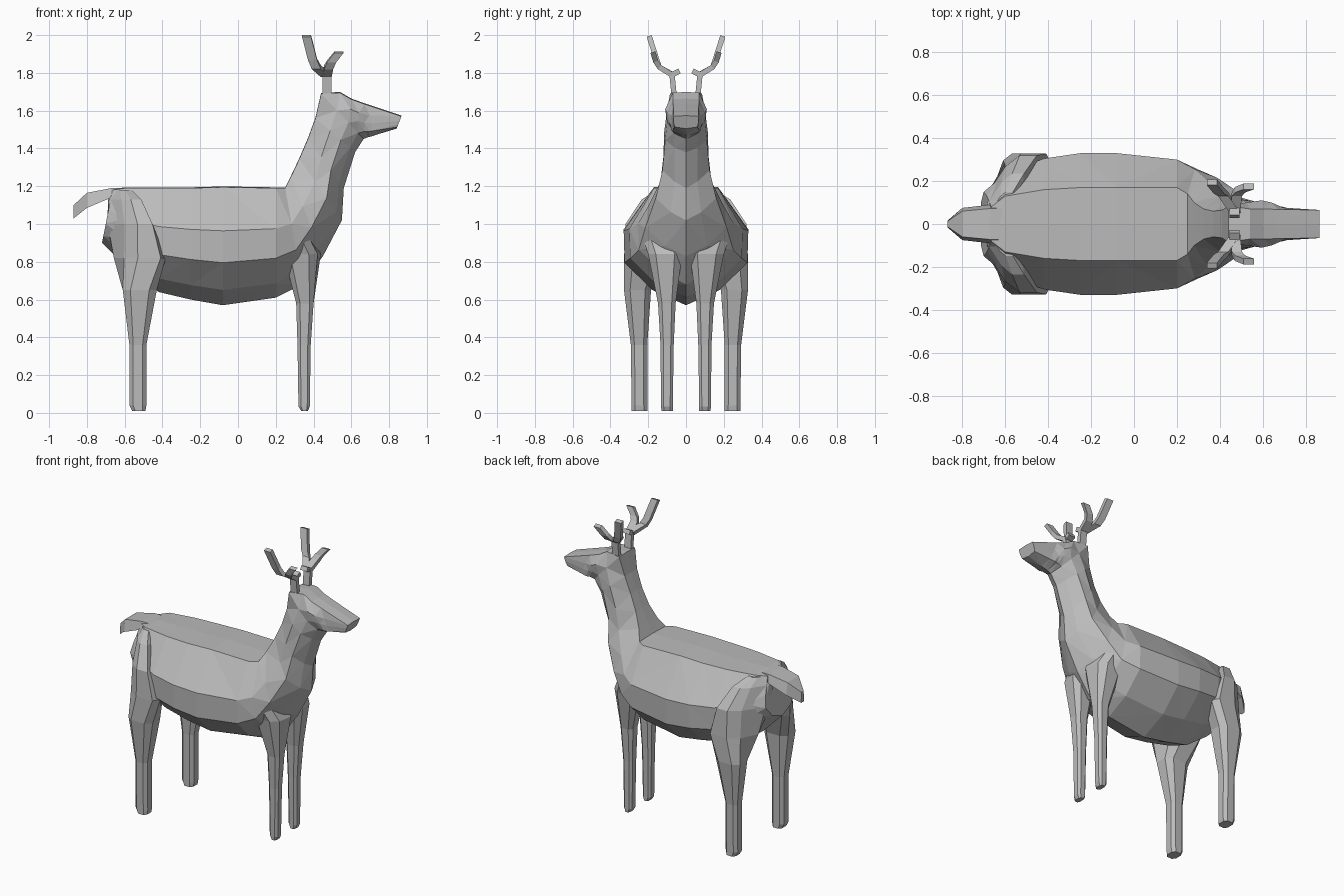
import bpy
import bmesh
from mathutils import Vector

default = bpy.data.objects.get("Cube")
if default:
    bpy.data.objects.remove(default, do_unlink=True)

# One plain grey for the whole animal
grey = bpy.data.materials.new("warm_grey")
grey.use_nodes = True
colour = (0.5, 0.5, 0.5, 1)
grey.diffuse_color = colour
grey.node_tree.nodes["Principled BSDF"].inputs["Base Color"].default_value = colour


def loft(bm, rings):
    """Skin a list of equal-length closed rings and cap both ends."""
    rows = [[bm.verts.new(point) for point in ring] for ring in rings]
    count = len(rows[0])
    for lower, upper in zip(rows, rows[1:]):
        for i in range(count):
            j = (i + 1) % count
            bm.faces.new((lower[i], lower[j], upper[j], upper[i]))
    bm.faces.new(rows[0])
    bm.faces.new(rows[-1])


def finish(name, bm):
    """Turn the bmesh into a flat-shaded object."""
    bmesh.ops.recalc_face_normals(bm, faces=bm.faces)
    mesh = bpy.data.meshes.new(name)
    bm.to_mesh(mesh)
    bm.free()
    mesh.materials.append(grey)
    part = bpy.data.objects.new(name, mesh)
    bpy.context.collection.objects.link(part)


def torso_ring(top_x, top_z, low_x, low_z, *widths):
    """Tilted cross-section: half widths run from the spine to the underside."""
    top, low = Vector((top_x, 0, top_z)), Vector((low_x, 0, low_z))
    spine = Vector((0, 0, 0.004))
    levels = (0, 0.37, 0.64, 0.87)
    left = [top.lerp(low, t) + Vector((0, w, 0)) for t, w in zip(levels, widths)]
    right = [Vector((p.x, -p.y, p.z)) for p in reversed(left)]
    return [top + spine] + left + [low] + right


def leg_ring(side, z, back, front, inner, outer, skew=0):
    """Rectangle with chamfered corners; skew pushes the outer side forward."""
    cx, cy = (back + front) / 2, (inner + outer) / 2
    hx, hy = (front - back) / 2, (outer - inner) / 2
    cut = 0.55
    shape = [(1, -cut), (1, cut), (cut, 1), (-cut, 1)]
    shape += [(-u, -v) for u, v in shape]
    return [Vector((cx + u * hx + v * skew, side * (cy + v * hy), z)) for u, v in shape]


def strip(bm, path, side, wide=0.024, thick=0.014):
    """Four-sided bar following a path, broad along x."""
    points = [Vector((x, y * side, z)) for x, y, z in path]
    across = Vector((wide, 0, 0))
    rings = []
    for i, p in enumerate(points):
        along = points[min(i + 1, len(points) - 1)] - points[max(i - 1, 0)]
        depth = along.cross(across).normalized() * thick
        rings.append([p + across + depth, p - across + depth,
                      p - across - depth, p + across - depth])
    loft(bm, rings)


# Body, neck and head in one skin: spine x, z, underside x, z, half widths
torso = [
    (-.665, 1.18, -.72, .9, .08, .13, .15, .1),
    (-.6, 1.19, -.58, .76, .13, .24, .24, .13),
    (-.42, 1.19, -.42, .64, .16, .305, .3, .17),
    (-.25, 1.19, -.25, .6, .17, .33, .325, .18),
    (-.08, 1.195, -.08, .57, .17, .33, .325, .18),
    (.2, 1.19, .2, .61, .17, .3, .295, .16),
    (.25, 1.19, .34, .68, .14, .255, .25, .12),
    (.28, 1.25, .45, .83, .1, .2, .215, .11),
    (.325, 1.345, .55, 1.02, .07, .135, .16, .08),
    (.37, 1.45, .56, 1.19, .06, .12, .125, .06),
    (.41, 1.56, .62, 1.38, .065, .115, .11, .06),
    (.44, 1.69, .665, 1.45, .085, .1, .1, .065),
    (.54, 1.695, .69, 1.46, .07, .11, .095, .07),
    (.6, 1.66, .71, 1.465, .07, .1, .085, .075),
    (.67, 1.635, .74, 1.475, .068, .076, .075, .07),
    (.865, 1.57, .84, 1.505, .065, .066, .064, .06),
]
body_mesh = bmesh.new()
loft(body_mesh, [torso_ring(*row) for row in torso])
# Split the skin into triangular facets
bmesh.ops.recalc_face_normals(body_mesh, faces=body_mesh.faces)
quads = [f for f in body_mesh.faces if len(f.verts) == 4]
bmesh.ops.triangulate(body_mesh, faces=quads, quad_method="SHORT_EDGE")
finish("body_and_head", body_mesh)

# Legs: height, back, front, inner, outer, optional skew
front_leg = [
    (0.01, .335, .37, .07, .13),
    (0.035, .32, .38, .07, .132),
    (0.36, .315, .385, .065, .135),
    (0.58, .308, .4, .055, .148),
    (0.84, .25, .43, .02, .2, -.015),
    (0.97, .25, .37, .05, .245, -.03),
]
rear_leg = [
    (0.01, -.56, -.49, .205, .288),
    (0.04, -.575, -.485, .205, .288),
    (0.36, -.575, -.485, .205, .292),
    (0.65, -.61, -.43, .185, .328),
    (0.82, -.63, -.41, .12, .328, .05),
    (1.0, -.645, -.5, .08, .32, .08),
    (1.13, -.65, -.55, .05, .235, .06),
    (1.18, -.64, -.58, .05, .15, .03),
]
antler_paths = {
    "stem": [(.472, .06, 1.65), (.472, .075, 1.8)],
    "rear_tine": [(.462, .07, 1.79), (.415, .14, 1.83), (.395, .155, 1.87), (.363, .195, 1.995)],
    "front_tine": [(.472, .075, 1.79), (.48, .14, 1.83), (.495, .16, 1.86), (.535, .175, 1.91)],
    "brow_tine": [(.468, .075, 1.79), (.468, .035, 1.81)],
}
for side, label in ((1, "left"), (-1, "right")):
    for part, rows in (("front_leg", front_leg), ("rear_leg", rear_leg)):
        leg_mesh = bmesh.new()
        loft(leg_mesh, [leg_ring(side, *row) for row in rows])
        finish(label + "_" + part, leg_mesh)
    # Antler made of four joined bars
    antler_mesh = bmesh.new()
    for path in antler_paths.values():
        strip(antler_mesh, path, side)
    finish(label + "_antler", antler_mesh)

# Drooping tail: x, top, bottom, half width
tail = [
    (-.58, 1.19, 1.12, .09),
    (-.67, 1.19, 1.14, .09),
    (-.8, 1.165, 1.085, .075),
    (-.87, 1.1, 1.03, .015),
]
tail_mesh = bmesh.new()
loft(tail_mesh, [
    [Vector((x, -w, low)), Vector((x, w, low)),
     Vector((x, w * 0.8, top)), Vector((x, -w * 0.8, top))]
    for x, top, low, w in tail
])
finish("tail", tail_mesh)
